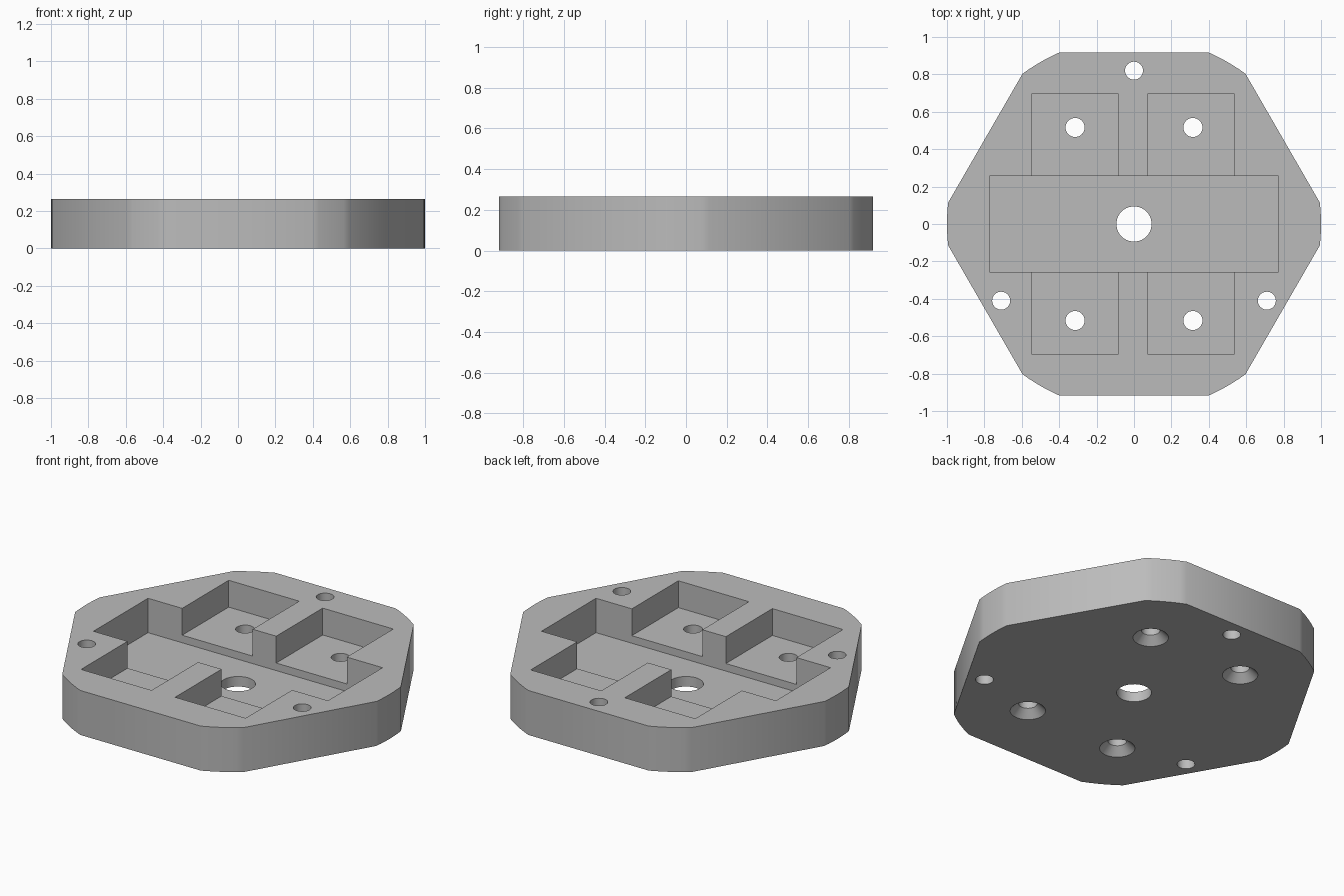
import bpy
import bmesh
from math import cos, sin, radians
from mathutils import Matrix, Vector

cube = bpy.data.objects.get("Cube")
if cube:
    bpy.data.objects.remove(cube, do_unlink=True)

HEIGHT = 0.265
SLOT_FLOOR = 0.06
POCKET_FLOOR = 0.105

grey = bpy.data.materials.new("plain_grey")
grey.use_nodes = True
colour = (0.5, 0.5, 0.5, 1)
grey.diffuse_color = colour
grey.node_tree.nodes["Principled BSDF"].inputs["Base Color"].default_value = colour


def make_object(name, bm):
    mesh = bpy.data.meshes.new(name)
    bmesh.ops.recalc_face_normals(bm, faces=bm.faces)
    bm.to_mesh(mesh)
    bm.free()
    mesh.materials.append(grey)
    obj = bpy.data.objects.new(name, mesh)
    bpy.context.collection.objects.link(obj)
    return obj


def cut(name, bm):
    """Subtract a temporary cutter from the plate."""
    cutter = make_object(name, bm)
    cutter.hide_render = True
    bpy.context.view_layer.objects.active = plate
    mod = plate.modifiers.new(name, "BOOLEAN")
    mod.operation = "DIFFERENCE"
    mod.solver = "EXACT"
    mod.object = cutter
    bpy.ops.object.modifier_apply(modifier=mod.name)
    bpy.data.objects.remove(cutter, do_unlink=True)


def cut_box(name, x0, x1, y0, y1, floor):
    bm = bmesh.new()
    size = Vector((x1 - x0, y1 - y0, 1))
    centre = Vector(((x0 + x1) / 2, (y0 + y1) / 2, floor + 0.5))
    bmesh.ops.create_cube(bm, size=1, matrix=Matrix.LocRotScale(centre, None, size))
    cut(name, bm)


def cut_round(name, x, y, z0, z1, r0, r1):
    bm = bmesh.new()
    bmesh.ops.create_cone(bm, cap_ends=True, segments=40, radius1=r0, radius2=r1, depth=z1 - z0,
                          matrix=Matrix.Translation((x, y, (z0 + z1) / 2)))
    cut(name, bm)


# Plate: hexagon whose corners are rounded to a unit circle
bm = bmesh.new()
outline = []
for corner in range(6):
    for step in range(-3, 4):
        a = radians(corner * 60 + step * 2.2)
        outline.append(bm.verts.new((cos(a), sin(a), 0)))
base = bm.faces.new(outline)
top = bmesh.ops.extrude_face_region(bm, geom=[base], use_keep_orig=True)["geom"]
bmesh.ops.translate(bm, vec=(0, 0, HEIGHT), verts=[v for v in top if isinstance(v, bmesh.types.BMVert)])
plate = make_object("recessed_plate", bm)

# Wide central slot and the four shallower side pockets
cut_box("slot_cutter", -0.773, 0.773, -0.257, 0.257, SLOT_FLOOR)
for x0, x1 in ((-0.548, -0.083), (0.072, 0.537)):
    for y0, y1 in ((-0.695, -0.1), (0.1, 0.695)):
        cut_box("pocket_cutter", x0, x1, y0, y1, POCKET_FLOOR)

# Centre hole and three rim holes
cut_round("centre_hole_cutter", 0, 0, -0.5, 0.5, 0.094, 0.094)
for angle in (90, 210, 330):
    a = radians(angle)
    cut_round("rim_hole_cutter", 0.82 * cos(a), 0.82 * sin(a), -0.5, 0.5, 0.048, 0.048)

# Pocket screw holes, countersunk from below
for x in (-0.315, 0.315):
    for y in (-0.516, 0.516):
        cut_round("screw_hole_cutter", x, y, -0.5, 0.5, 0.051, 0.051)
        cut_round("countersink_cutter", x, y, -0.045, 0.045, 0.141, 0.051)

# Smooth the gentle side bends, keep machined edges crisp
bpy.ops.object.select_all(action="DESELECT")
plate.select_set(True)
bpy.context.view_layer.objects.active = plate
bpy.ops.object.shade_smooth_by_angle(angle=radians(30))
